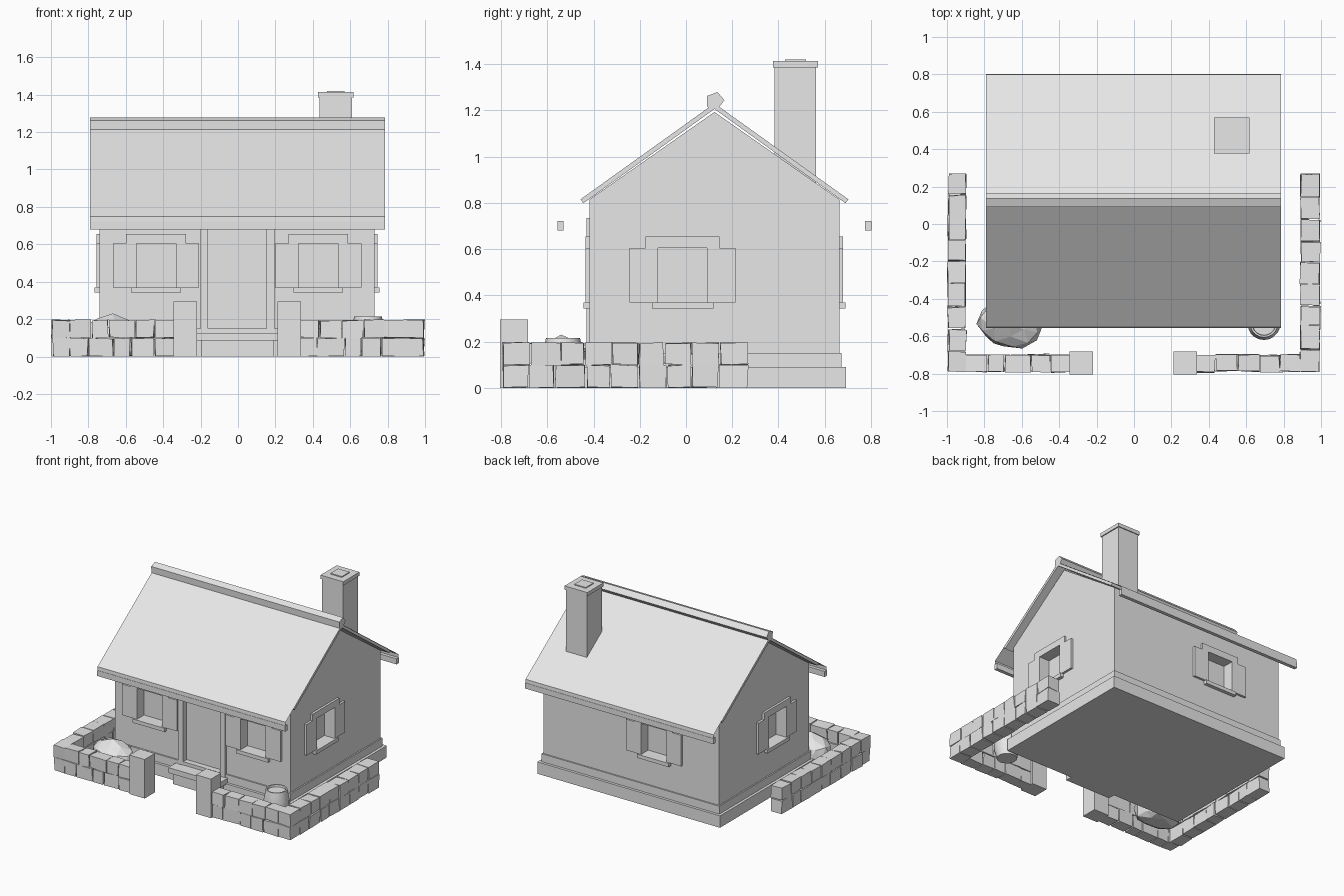
import bpy, bmesh, math, random
from mathutils import Matrix, Vector

random.seed(4)
cube = bpy.data.objects.get("Cube")
if cube:
    bpy.data.objects.remove(cube, do_unlink=True)

GREY = (0.8, 0.8, 0.8, 1)
mat = bpy.data.materials.new("plain grey")
mat.use_nodes = True
mat.diffuse_color = GREY
mat.node_tree.nodes["Principled BSDF"].inputs["Base Color"].default_value = GREY

WALL_X = (-0.74, 0.73)
WALL_Y = (-0.417, 0.663)
ROOF_X = (-0.79, 0.785)
RIDGE_Y = 0.123
SLOPE = 0.716


def finish(name, bm):
    mesh = bpy.data.meshes.new(name)
    bm.to_mesh(mesh)
    bm.free()
    mesh.materials.append(mat)
    obj = bpy.data.objects.new(name, mesh)
    bpy.context.collection.objects.link(obj)
    return obj


def add_box(bm, x, y, z, matrix=Matrix(), jitter=0):
    """Add a box given its (min, max) on each axis."""
    size = [b - a for a, b in (x, y, z)]
    centre = [(a + b) / 2 for a, b in (x, y, z)]
    verts = bmesh.ops.create_cube(bm, size=1)["verts"]
    for v in verts:
        p = Vector([c + s * k for c, s, k in zip(centre, size, v.co)])
        p += Vector([random.uniform(-jitter, jitter) for _ in range(3)])
        p.z = max(p.z, 0)
        v.co = matrix @ p


def boxes(name, *items):
    bm = bmesh.new()
    for item in items:
        add_box(bm, *item)
    return finish(name, bm)


def extrude_profile(name, points, x, closed=True):
    """Run a (y, z) profile along x; open profiles become thin sheets."""
    bm = bmesh.new()
    a, b = [[bm.verts.new((px, *p)) for p in points] for px in x]
    n = len(points)
    for i in range(n if closed else n - 1):
        j = (i + 1) % n
        bm.faces.new((a[i], a[j], b[j], b[i]))
    if closed:
        bm.faces.new(a)
        bm.faces.new(b)
    bmesh.ops.recalc_face_normals(bm, faces=bm.faces[:])
    return finish(name, bm)


# House walls with gables
walls = extrude_profile("walls", [
    (WALL_Y[0], 0.02), (WALL_Y[1], 0.02), (WALL_Y[1], 0.815),
    (RIDGE_Y, 1.193), (WALL_Y[0], 0.815)], WALL_X)

# Window trims, and the recesses cut into the walls
cutters = bmesh.new()


def window(name, x, y, turn):
    place = Matrix.Translation((x, y, 0)) @ Matrix.Rotation(math.radians(turn), 4, "Z")
    face = (-0.017, 0.03)
    boxes(name,
          ((-0.23, -0.106), face, (0.37, 0.605), place),
          ((0.106, 0.23), face, (0.37, 0.605), place),
          ((-0.16, 0.16), face, (0.605, 0.655), place),
          ((-0.133, 0.133), (-0.027, 0.03), (0.342, 0.37), place))
    add_box(cutters, (-0.106, 0.106), (-0.05, 0.07), (0.37, 0.605), place)


window("front_window_right", -0.438, WALL_Y[0], 0)
window("front_window_left", 0.429, WALL_Y[0], 0)
window("side_window_left", WALL_X[1], -0.015, 90)
window("side_window_right", WALL_X[0], -0.015, -90)
window("back_window", -0.205, WALL_Y[1], 180)
add_box(cutters, (-0.16, 0.152), (-0.5, -0.385), (0.15, 0.69))

cutter = finish("opening_cutter", cutters)
cutter.hide_render = True
cut = walls.modifiers.new("openings", "BOOLEAN")
cut.operation = "DIFFERENCE"
cut.solver = "EXACT"
cut.object = cutter
bpy.context.view_layer.objects.active = walls
bpy.ops.object.modifier_apply(modifier=cut.name)
bpy.data.objects.remove(cutter, do_unlink=True)

# Door frame and steps
post_y = (-0.431, -0.39)
boxes("door_frame",
      ((-0.2, -0.16), post_y, (0.09, 0.735)),
      ((0.152, 0.195), post_y, (0.09, 0.735)),
      ((-0.16, 0.152), post_y, (0.69, 0.735)))
boxes("door_steps",
      ((-0.22, 0.212), (-0.52, -0.41), (0.085, 0.125)),
      ((-0.195, 0.19), (-0.5, -0.41), (0, 0.085)))


# Stepped foundation
def grown(span, d):
    return (span[0] - d, span[1] + d)


boxes("foundation",
      (grown(WALL_X, 0.03), grown(WALL_Y, 0.03), (0, 0.09)),
      (grown(WALL_X, 0.01), grown(WALL_Y, 0.01), (0.09, 0.15)))

# Roof slabs, covering sheets and eave boards, one set per side
for side, label in ((-1, "front"), (1, "back")):
    def at(d, z):
        return (RIDGE_Y + side * d, z)
    top = 1.23
    extrude_profile(label + "_roof_slab", [
        at(0, top), at(0.579, top - 0.579 * SLOPE),
        at(0.567, top - 0.579 * SLOPE - 0.017), at(0, top - 0.024)], ROOF_X)
    extrude_profile(label + "_roof_cover", [
        at(0, top + 0.002), at(0.675, top + 0.002 - 0.675 * SLOPE),
        at(0.677, 0.72)], ROOF_X, closed=False)
    ys = sorted(RIDGE_Y + side * d for d in (0.652, 0.679))
    boxes(label + "_eave_board", (ROOF_X, ys, (0.68, 0.722)))

# Five-sided ridge beam
extrude_profile("ridge_beam", [
    (0.09, 1.262), (0.136, 1.279), (0.166, 1.244), (0.136, 1.205), (0.092, 1.214)], ROOF_X)

# Chimney
boxes("chimney",
      ((0.436, 0.61), (0.383, 0.563), (0.8, 1.385)),
      ((0.428, 0.618), (0.376, 0.57), (1.385, 1.413)),
      ((0.475, 0.57), (0.428, 0.52), (1.413, 1.42)))


# Garden walls of uneven stone blocks
def stone_wall(name, start, end, across, along_x):
    bm = bmesh.new()
    count = round((end - start) / 0.115)
    step = (end - start) / count
    for z0, z1 in ((0, 0.1), (0.1, 0.196)):
        joints = [start + i * step + random.uniform(-0.02, 0.02) for i in range(1, count)]
        joints = [start, *joints, end]
        for a, b in zip(joints, joints[1:]):
            run = (a + 0.003, b - 0.003)
            shift = random.uniform(-0.004, 0.004)
            side = (across[0] + shift, across[1] + shift)
            x, y = (run, side) if along_x else (side, run)
            add_box(bm, x, y, (z0, z1 - 0.002), jitter=0.004)
    finish(name, bm)


stone_wall("side_wall_right", -0.79, 0.27, (-0.993, -0.9), False)
stone_wall("side_wall_left", -0.79, 0.27, (0.892, 0.993), False)
stone_wall("front_wall_right", -0.9, -0.34, (-0.79, -0.7), True)
stone_wall("front_wall_left", 0.33, 0.892, (-0.79, -0.7), True)

# Gate posts
gate_y = (-0.805, -0.683)
boxes("gate_post_right", ((-0.345, -0.218), gate_y, (0, 0.295)))
boxes("gate_post_left", ((0.212, 0.337), gate_y, (0, 0.295)))

# Barrel: lathe profile with a sunken top
bm = bmesh.new()
profile = [(0, 0), (0.07, 0), (0.088, 0.07), (0.088, 0.14), (0.074, 0.215),
           (0.064, 0.215), (0.062, 0.2), (0, 0.2)]
verts = [bm.verts.new((r, 0, z)) for r, z in profile]
edges = [bm.edges.new(pair) for pair in zip(verts, verts[1:])]
bmesh.ops.spin(bm, geom=verts + edges, cent=(0, 0, 0), axis=(0, 0, 1),
               angle=math.tau, steps=20)
bmesh.ops.remove_doubles(bm, verts=bm.verts[:], dist=0.0005)
bmesh.ops.recalc_face_normals(bm, faces=bm.faces[:])
barrel = finish("barrel", bm)
barrel.location = (0.695, -0.532, 0)
barrel.select_set(True)
bpy.context.view_layer.objects.active = barrel
bpy.ops.object.shade_smooth_by_angle(angle=math.radians(30))

# Faceted boulder
bm = bmesh.new()
bmesh.ops.create_icosphere(bm, subdivisions=2, radius=1)
for v in bm.verts:
    v.co *= random.uniform(0.88, 1.06)
    v.co = Vector((v.co.x * 0.18, v.co.y * 0.13, max(0, 0.09 + v.co.z * 0.14)))
boulder = finish("boulder", bm)
boulder.location = (-0.67, -0.54, 0)
boulder.rotation_euler.z = math.radians(-15)
